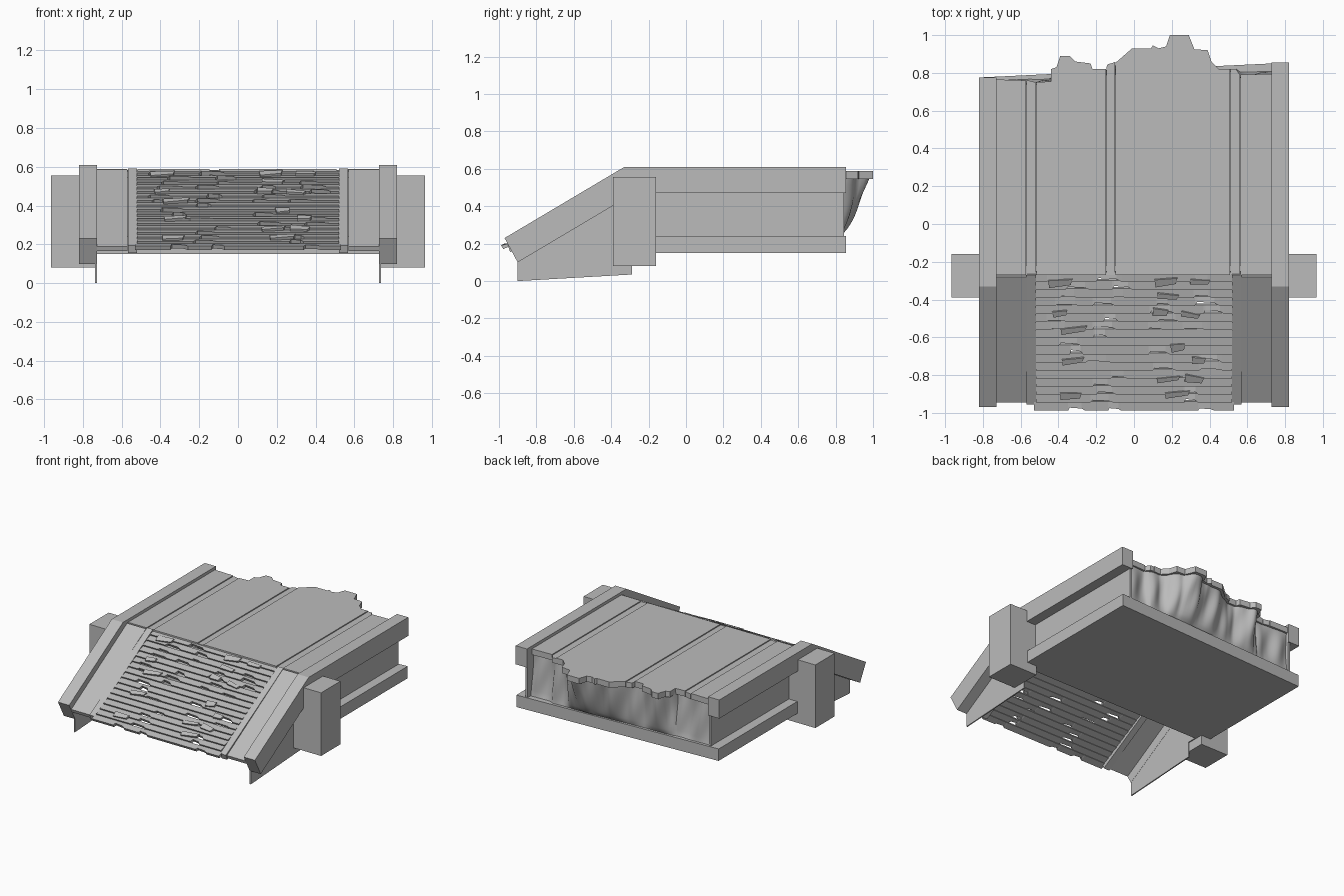
import bpy, math, random
from mathutils import Matrix, Vector

cube = bpy.data.objects.get("Cube")
if cube:
    bpy.data.objects.remove(cube, do_unlink=True)
random.seed(4)

stone = bpy.data.materials.new("plain_grey")
stone.use_nodes = True
GREY = (0.5, 0.5, 0.5, 1)
stone.diffuse_color = GREY
stone.node_tree.nodes["Principled BSDF"].inputs["Base Color"].default_value = GREY


def add_mesh(name, verts, faces):
    mesh = bpy.data.meshes.new(name)
    mesh.from_pydata(verts, [], faces)
    mesh.materials.append(stone)
    obj = bpy.data.objects.new(name, mesh)
    bpy.context.collection.objects.link(obj)
    # Consistent outward normals
    import bmesh
    bm = bmesh.new()
    bm.from_mesh(mesh)
    bmesh.ops.recalc_face_normals(bm, faces=bm.faces)
    bm.to_mesh(mesh)
    bm.free()
    return obj


def prism(name, profile, lo, hi, axis="x"):
    """Extrude a (y, z) profile along x, or an (x, y) outline along z."""
    n = len(profile)
    place = (lambda p, d: (d, p[0], p[1])) if axis == "x" else (lambda p, d: (p[0], p[1], d))
    verts = [place(p, d) for d in (lo, hi) for p in profile]
    faces = [list(range(n)), list(range(n, 2 * n))]
    faces += [(i, (i + 1) % n, n + (i + 1) % n, n + i) for i in range(n)]
    return add_mesh(name, verts, faces)


def box(name, x0, x1, y0, y1, z0, z1):
    return prism(name, [(y0, z0), (y1, z0), (y1, z1), (y0, z1)], x0, x1)


# Ragged rear edge of the deck, in plan
EDGE = [(-0.73, 0.765), (-0.56, 0.76), (-0.52, 0.75), (-0.44, 0.755), (-0.44, 0.82),
        (-0.41, 0.83), (-0.39, 0.89), (-0.34, 0.89), (-0.31, 0.86), (-0.23, 0.85),
        (-0.22, 0.82), (-0.15, 0.82), (-0.14, 0.845), (-0.09, 0.86), (-0.01, 0.93),
        (0.09, 0.93), (0.1, 0.945), (0.13, 0.93), (0.17, 0.94), (0.19, 1.0),
        (0.29, 1.0), (0.32, 0.925), (0.39, 0.92), (0.41, 0.86), (0.45, 0.82),
        (0.54, 0.82), (0.56, 0.79), (0.73, 0.795)]


def edge_y(x):
    for (xa, ya), (xb, yb) in zip(EDGE, EDGE[1:]):
        if xa <= x <= xb and xb > xa:
            return ya + (yb - ya) * (x - xa) / (xb - xa)
    return EDGE[-1][1]


def back_y(x):
    return 0.815 + 0.048 * x


# Deck planks alternating with narrow sunken strips
seams = [-0.73, -0.57, -0.52, -0.145, -0.10, 0.51, 0.56, 0.73]
for i, (x0, x1) in enumerate(zip(seams, seams[1:])):
    strip = i % 2
    g = 0 if strip else 0.003
    x0, x1 = x0 + g, x1 - g
    rear = [(x0, edge_y(x0))] + [p for p in EDGE if x0 < p[0] < x1] + [(x1, edge_y(x1))]
    outline = [(x1, -0.27), (x0, -0.27)] + rear
    prism("deck_strip" if strip else "deck_plank", outline, 0.545, 0.583 if strip else 0.588, "z")

# Floor slab with its slightly skewed rear
prism("base_slab", [(-0.815, -0.22), (0.815, -0.22), (0.815, back_y(0.815)),
                    (-0.815, back_y(-0.815))], 0.15, 0.24, "z")

# Sloped sheet that sits under each border panel
SLOPE = 0.594
for side, label in ((1, "left"), (-1, "right")):
    rear = back_y(0.815 * side)

    def mirrored(name, profile, a, b):
        lo, hi = sorted((a * side, b * side))
        return prism(label + "_" + name, profile, lo, hi)

    mirrored("rail", [(-0.33, 0.61), (rear, 0.61), (rear, 0.47), (-0.277, 0.47),
                      (-0.9, 0.1), (-0.97, 0.23)], 0.727, 0.82)
    mirrored("side_wall", [(-0.29, 0.15), (rear - 0.01, 0.15), (rear - 0.01, 0.5), (-0.29, 0.5)],
             0.727, 0.745)
    mirrored("ramp_skirt", [(-0.9, 0.1), (-0.9, 0.0), (-0.29, 0.035), (-0.29, 0.47)], 0.728, 0.737)
    mirrored("ramp_border", [(-0.28, 0.585), (-0.945, 0.19), (-0.935, 0.165), (-0.27, 0.56)],
             0.57, 0.73)
    mirrored("ramp_strip", [(-0.27, 0.59), (-0.955, 0.195), (-0.94, 0.155), (-0.25, 0.555)],
             0.52, 0.568)
    mirrored("post", [(-0.39, 0.08), (-0.16, 0.08), (-0.16, 0.555), (-0.39, 0.555)], 0.735, 0.965)

# Overlapping ramp slats, each with ragged notches along its lower lip
ROWS = 17
TOP, FOOT = Vector((0, -0.26, 0.585)), Vector((0, -0.985, 0.185))
down = (FOOT - TOP).normalized()
out = Vector((0, down.z, -down.y))
if out.z < 0:
    out = -out
pitch = (FOOT - TOP).length / ROWS


def slat(row):
    start = TOP + down * pitch * row
    half = 0.53 if row == ROWS - 1 else 0.52
    # Lower lip as pairs (x, amount bitten away)
    lip = [(-half, 0)]
    for x in (-0.36, -0.12, 0.18, 0.36):
        if random.random() < 0.5:
            c, w = x + random.uniform(-0.07, 0.07), random.uniform(0.03, 0.07)
            if c - w > lip[-1][0] and c + w < half:
                b = random.uniform(0.008, 0.026)
                lip += [(c - w, 0), (c - w * 0.8, b), (c + w * 0.6, b * 0.7), (c + w, 0)]
    lip.append((half, 0))
    verts, faces = [], []
    for x, bite in lip:
        for d, h in ((0, -0.006), (pitch - bite, 0.007), (pitch - bite, -0.016), (0, -0.022)):
            p = start + down * d + out * h
            verts.append((x, p.y, p.z))
    for i in range(len(lip) - 1):
        a, b = 4 * i, 4 * i + 4
        faces += [(a + k, a + (k + 1) % 4, b + (k + 1) % 4, b + k) for k in range(4)]
    n = len(verts)
    faces += [(0, 1, 2, 3), (n - 4, n - 3, n - 2, n - 1)]
    add_mesh("ramp_slat", verts, faces)


def chip(row, x):
    p = TOP + down * pitch * (row + random.uniform(0.7, 1.1)) + out * 0.004
    w, h = random.uniform(0.035, 0.07), random.uniform(0.012, 0.022)
    turn = Matrix.Rotation(random.uniform(-0.2, 0.2), 3, out)
    verts = []
    for lift in (-0.012, 0.008):
        for u, v in ((-w, -h), (w, -h * 0.6), (w * 0.8, h), (-w, h * 1.2)):
            verts.append(p + Vector((x, 0, 0)) + turn @ (Vector((u, 0, 0)) + down * v) + out * lift)
    faces = [(0, 1, 2, 3), (4, 5, 6, 7)]
    faces += [(i, (i + 1) % 4, 4 + (i + 1) % 4, 4 + i) for i in range(4)]
    add_mesh("splinter", verts, faces)


for row in range(ROWS):
    slat(row)
    if row % 2 == 0 and row < ROWS - 1:
        for x in (-0.36, 0.19, 0.34):
            if random.random() < 0.65:
                chip(row, x + random.uniform(-0.05, 0.05))

# Rippled rear wall swelling up to the ragged deck edge
COLS, LEVELS = 110, 14
verts, faces = [], []
for i in range(COLS + 1):
    x = -0.728 + 1.456 * i / COLS
    # Averaged edge gives soft folds beneath the sharp lip
    edge = sum(min(edge_y(x + d * 0.012), edge_y(x)) for d in range(-3, 4)) / 7 - 0.015
    foot = min(back_y(x) - 0.02, edge + 0.03)
    for j in range(LEVELS + 1):
        t = j / LEVELS
        fold = 0.012 * math.sin(x * 38 + 2.5 * t) * math.sin(math.pi * t)
        verts.append((x, foot + (edge - foot) * t ** 0.6 + fold, 0.235 + 0.325 * t))
for i in range(COLS):
    for j in range(LEVELS):
        a = i * (LEVELS + 1) + j
        faces.append((a, a + LEVELS + 1, a + LEVELS + 2, a + 1))
wall = add_mesh("rear_wall", verts, faces)
for obj in bpy.context.selected_objects:
    obj.select_set(False)
wall.select_set(True)
bpy.context.view_layer.objects.active = wall
bpy.ops.object.shade_smooth_by_angle(angle=math.radians(50))
